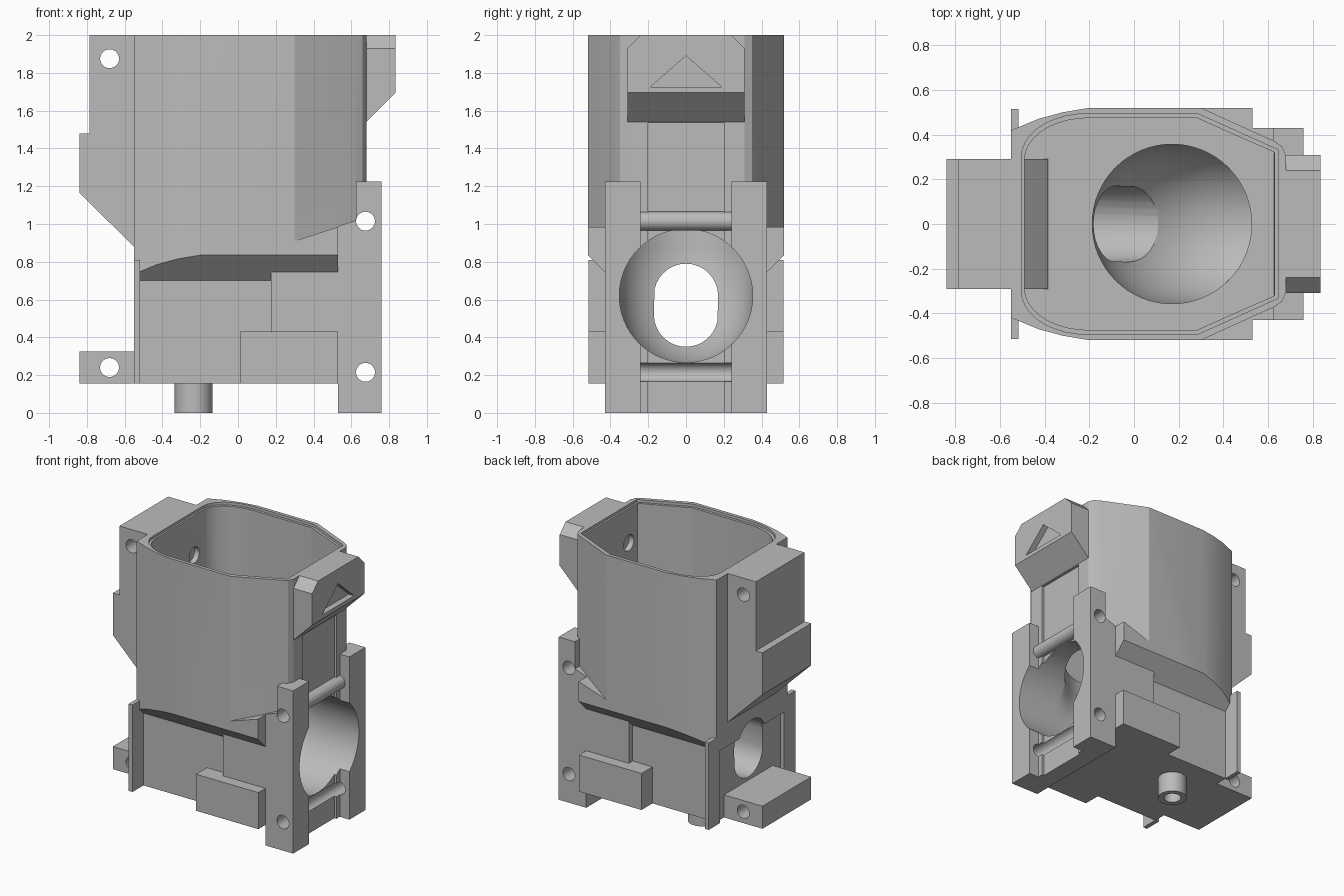
import bpy, bmesh
from math import sin, cos, pi, radians

cube = bpy.data.objects.get("Cube")
if cube:
    bpy.data.objects.remove(cube)

grey = bpy.data.materials.new("plain grey")
grey.use_nodes = True
grey.diffuse_color = (0.5, 0.5, 0.5, 1)
grey.node_tree.nodes["Principled BSDF"].inputs["Base Color"].default_value = (0.5, 0.5, 0.5, 1)


def make(name, bm):
    bmesh.ops.recalc_face_normals(bm, faces=bm.faces)
    mesh = bpy.data.meshes.new(name)
    bm.to_mesh(mesh)
    bm.free()
    mesh.materials.append(grey)
    obj = bpy.data.objects.new(name, mesh)
    bpy.context.collection.objects.link(obj)
    return obj


def prism(name, pts, axis, lo, hi):
    """Extrude a closed profile along x (y,z), y (x,z) or z (x,y)."""
    place = {"x": lambda u, v, w: (w, u, v), "y": lambda u, v, w: (u, w, v),
             "z": lambda u, v, w: (u, v, w)}[axis]
    bm = bmesh.new()
    a, b = [[bm.verts.new(place(u, v, w)) for u, v in pts] for w in (lo, hi)]
    bm.faces.new(a)
    bm.faces.new(b)
    for i in range(len(pts)):
        j = (i + 1) % len(pts)
        bm.faces.new((a[i], a[j], b[j], b[i]))
    return make(name, bm)


def box(name, x0, x1, y0, y1, z0, z1):
    return prism(name, [(x0, y0), (x1, y0), (x1, y1), (x0, y1)], "z", z0, z1)


def rod(name, u, v, r, axis, lo, hi, n=48):
    pts = [(u + r * cos(2 * pi * i / n), v + r * sin(2 * pi * i / n)) for i in range(n)]
    return prism(name, pts, axis, lo, hi)


def combine(target, tool, mode):
    mod = target.modifiers.new("join", "BOOLEAN")
    mod.operation, mod.solver, mod.object = mode, "EXACT", tool
    bpy.context.view_layer.update()
    shape = bpy.data.meshes.new_from_object(
        target.evaluated_get(bpy.context.evaluated_depsgraph_get()))
    target.modifiers.clear()
    target.data = shape
    bpy.data.objects.remove(tool)


def add(target, tool):
    combine(target, tool, "UNION")


def cut(target, tool):
    combine(target, tool, "DIFFERENCE")


def mirrored(half):
    return half + [(x, -y) for x, y in reversed(half)]


# Tub: rounded towards -x, angled towards +x
arc = [radians(a) for a in range(10, 91, 10)]
outer = mirrored([(-0.55, 0.42), (-0.43, 0.47), (-0.32, 0.50), (-0.2, 0.52), (0.3, 0.52),
                  (0.62, 0.375), (0.66, 0.35), (0.68, 0.31)])
inner = mirrored([(-0.49, 0.29)] + [(-0.2 - 0.29 * cos(a), 0.29 + 0.185 * sin(a)) for a in arc]
                 + [(0.28, 0.475), (0.63, 0.32)])
housing = prism("housing", outer, "z", 0.69, 2)
add(housing, prism("shoulder", [(0, 0.69), (0.53, 0.69), (0.53, 0.985), (0.3, 0.91), (0, 0.85)],
                   "y", -0.52, 0.52))

# Sloping underside of the tub
combine(housing, prism("underside", [(-0.385, 0.7), (0.385, 0.7), (0.6, 0.915), (0.6, 2.1),
                                     (-0.6, 2.1), (-0.6, 0.915)], "x", -1, 1), "INTERSECT")

# Lower body, side pads, end support and posts
add(housing, box("lower_body", -0.52, 0.6, -0.385, 0.385, 0.155, 0.9))
add(housing, box("lower_side", 0.175, 0.6, -0.43, 0.43, 0.155, 0.8))
add(housing, box("side_pads", 0.01, 0.53, -0.515, 0.515, 0.155, 0.43))
add(housing, prism("end_support", [(0.53, 0), (0.68, 0), (0.68, 1.03), (0.53, 0.985)],
                   "y", -0.43, 0.43))
for s in (-1, 1):
    y0, y1 = sorted((s * 0.24, s * 0.43))
    add(housing, prism("post", [(0.535, 0), (0.76, 0), (0.76, 1.225), (0.625, 1.225),
                                (0.625, 1.02), (0.535, 0.99)], "y", y0, y1))

# Tub interior and its stepped rim
cut(housing, prism("cavity", inner, "z", 1.0, 2.1))
cut(housing, prism("rim_step", [(0.07 + (x - 0.07) * 1.025, y * 1.04) for x, y in inner],
                   "z", 1.98, 2.1))

# Elbow duct from the tub floor out through the end
bm = bmesh.new()
rings = []
N, R = 64, 0.357
for k in range(17):
    t = radians(-3 + 6 * k)
    ring = []
    for i in range(N):
        a = 2 * pi * i / N
        d = max(0, 0.25 + R * cos(a))
        ring.append(bm.verts.new((0.42 - d * cos(t), R * sin(a), 0.87 - d * sin(t))))
    rings.append(ring)
for p, q in zip(rings, rings[1:]):
    for i in range(N):
        j = (i + 1) % N
        bm.faces.new((p[i], p[j], q[j], q[i]))
bm.faces.new(rings[0])
bm.faces.new(rings[-1])
bmesh.ops.remove_doubles(bm, verts=bm.verts, dist=0.0001)
cut(housing, make("elbow", bm))
cut(housing, rod("floor_opening", 0.17, 0, R, "z", 0.87, 1.1, N))
cut(housing, rod("end_bore", 0, 0.62, R - 0.004, "x", 0.42, 1, N))

# Rounded slot through the inner end
slot = [(0.17 * cos(a), (0.62 if a < pi else 0.52) + 0.17 * sin(a))
        for a in [pi * (i + 0.01) / 16 for i in range(32)]]
cut(housing, prism("slot", slot, "x", -0.8, 0.3))

# Shallow end channel, cross pin holes and pockets in the inner walls
cut(housing, box("channel", 0.662, 0.9, -0.2, 0.2, -0.1, 1.535))
for z in (0.215, 1.015):
    cut(housing, rod("pin_hole", 0.675, z, 0.05, "y", -0.6, 0.6, 32))
cut(housing, rod("wall_pocket", 0.18, 1.68, 0.06, "x", -0.53, -0.4, 32))
cut(housing, rod("wall_pocket", -0.22, 1.72, 0.06, "x", 0.6, 0.67, 32))

# Sloped strip at the edge of the tub floor
prism("floor_slope", [(-0.5, 0.99), (-0.38, 0.99), (-0.39, 1.01), (-0.5, 1.12)], "y", -0.29, 0.29)

# Corner fins
for s in (-1, 1):
    y0, y1 = sorted((s * 0.38, s * 0.515))
    box("corner_fin", -0.55, -0.518, y0, y1, 0.155, 0.81)

# Upper bracket with its pin hole
bracket = prism("upper_bracket", [(-0.54, 0.87), (-0.84, 1.165), (-0.84, 1.48), (-0.785, 1.48),
                                  (-0.785, 2), (-0.54, 2)], "y", -0.29, 0.29)
cut(bracket, rod("pin_hole", -0.68, 1.875, 0.05, "y", -1, 1, 32))

# Lower bracket with its pin hole
foot = box("lower_bracket", -0.84, -0.5, -0.29, 0.29, 0.155, 0.325)
cut(foot, rod("pin_hole", -0.68, 0.24, 0.05, "y", -1, 1, 32))

# Catch on the far end, with clipped corners and a triangular recess
catch = prism("catch", [(0.67, 2), (0.835, 2), (0.835, 1.695), (0.68, 1.54), (0.67, 1.54)],
              "y", -0.31, 0.31)
combine(catch, prism("clip", [(-0.31, 1.5), (0.31, 1.5), (0.31, 1.93), (0.24, 2), (-0.24, 2),
                              (-0.31, 1.93)], "x", 0.5, 1), "INTERSECT")
cut(catch, prism("arrow", [(-0.19, 1.725), (0.19, 1.725), (0, 1.89)], "x", 0.79, 0.9))

# Hollow locating peg
peg = rod("locating_peg", -0.235, 0.14, 0.1, "z", 0, 0.16)
cut(peg, rod("peg_bore", -0.235, 0.14, 0.06, "z", -0.1, 0.12))

# Smooth the round surfaces and keep the edges crisp
bpy.ops.object.select_all(action="DESELECT")
for obj in (housing, bracket, foot, catch, peg):
    obj.select_set(True)
bpy.context.view_layer.objects.active = housing
bpy.ops.object.shade_smooth_by_angle(angle=radians(20))
